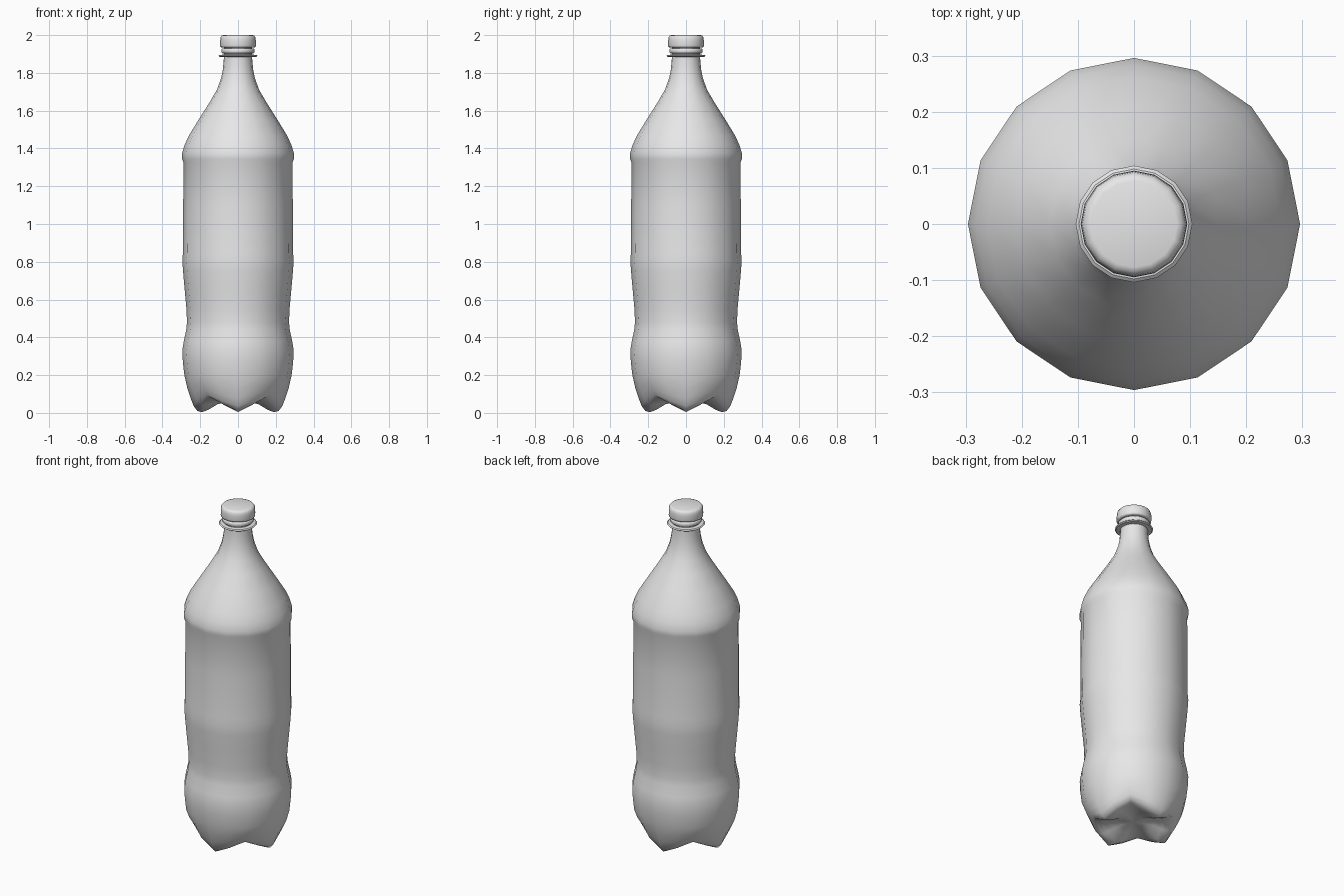
import bpy, bmesh, math

cube = bpy.data.objects.get("Cube")
if cube:
    bpy.data.objects.remove(cube)

SIDES = 16
grey = bpy.data.materials.new("light grey plastic")
grey.use_nodes = True
grey.diffuse_color = (0.8, 0.8, 0.8, 1)
grey.node_tree.nodes["Principled BSDF"].inputs["Base Color"].default_value = (0.8, 0.8, 0.8, 1)


def lathe(name, profile, bottom=None, top=None, angle=50):
    """Revolve (radius, height, valley lift) points; optional centre heights close the ends."""
    bm = bmesh.new()
    rings = []
    for r, z, lift in profile:
        ring = []
        for i in range(SIDES):
            a = math.tau * i / SIDES
            valley = (1 - math.cos(4 * a)) / 2
            ring.append(bm.verts.new((r * math.cos(a), r * math.sin(a), z + lift * valley)))
        rings.append(ring)
    for low, high in zip(rings, rings[1:]):
        for i in range(SIDES):
            j = (i + 1) % SIDES
            bm.faces.new((low[i], low[j], high[j], high[i]))
    for ring, centre in ((rings[0], bottom), (rings[-1], top)):
        if centre is not None:
            hub = bm.verts.new((0, 0, centre))
            for i in range(SIDES):
                bm.faces.new((ring[i], ring[(i + 1) % SIDES], hub))
    bmesh.ops.recalc_face_normals(bm, faces=bm.faces)
    mesh = bpy.data.meshes.new(name)
    bm.to_mesh(mesh)
    bm.free()
    obj = bpy.data.objects.new(name, mesh)
    bpy.context.collection.objects.link(obj)
    mesh.materials.append(grey)
    bpy.ops.object.select_all(action="DESELECT")
    obj.select_set(True)
    bpy.context.view_layer.objects.active = obj
    bpy.ops.object.shade_smooth_by_angle(angle=math.radians(angle))
    return obj


def plain(points):
    return [(r, z, 0) for r, z in points]


# Four-footed base: valleys between the feet are lifted
feet = [(0.06, 0.06, 0.01), (0.11, 0.045, 0.03), (0.16, 0.015, 0.06), (0.19, 0.004, 0.075),
        (0.215, 0.01, 0.075), (0.234, 0.035, 0.065), (0.25, 0.075, 0.05), (0.268, 0.13, 0.025)]
# Belly, waist, label wall, shoulder and neck
wall = plain([(0.284, 0.2), (0.292, 0.27), (0.295, 0.33), (0.287, 0.38), (0.274, 0.44),
              (0.27, 0.48), (0.273, 0.55), (0.283, 0.66), (0.291, 0.75), (0.295, 0.81),
              (0.291, 0.85), (0.29, 1.1), (0.289, 1.325), (0.296, 1.345), (0.296, 1.375),
              (0.284, 1.415), (0.262, 1.465), (0.21, 1.55), (0.15, 1.645), (0.112, 1.71),
              (0.09, 1.77), (0.08, 1.82), (0.075, 1.875), (0.075, 1.94)])
lathe("bottle_body", feet + wall, bottom=0.06, top=1.94, angle=60)

# Thin carrying flange around the neck
lathe("neck_flange", plain([(0.07, 1.883), (0.098, 1.885), (0.104, 1.89), (0.098, 1.895),
                            (0.07, 1.897)]), angle=35)

# Tamper band below the cap
lathe("tamper_band", plain([(0.07, 1.903), (0.083, 1.904), (0.087, 1.91), (0.087, 1.924),
                            (0.083, 1.929), (0.07, 1.93)]), angle=50)

# Screw cap with rounded rims
lathe("screw_cap", plain([(0.085, 1.934), (0.093, 1.937), (0.095, 1.945), (0.094, 1.975),
                          (0.092, 1.988), (0.086, 1.997), (0.077, 2.0)]),
      bottom=1.934, top=2.0, angle=60)
